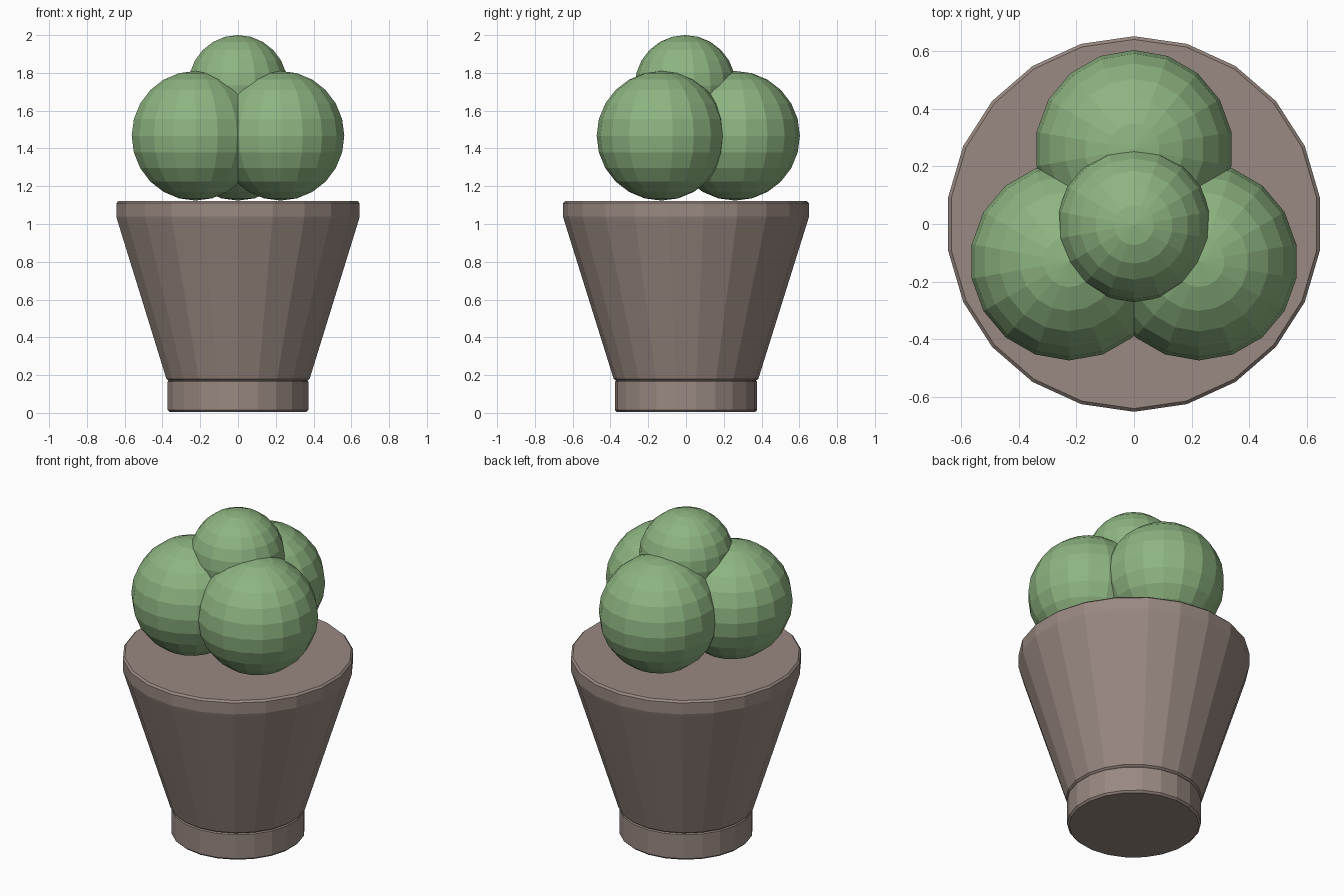
import bpy, bmesh
from math import sin, cos, pi

if "Cube" in bpy.data.objects:
    bpy.data.objects.remove(bpy.data.objects["Cube"])

SIDES = 22


def material(name, colour):
    m = bpy.data.materials.new(name)
    m.diffuse_color = (*colour, 1)
    m.use_nodes = True
    m.node_tree.nodes["Principled BSDF"].inputs["Base Color"].default_value = m.diffuse_color
    return m


clay = material("clay", (0.32, 0.25, 0.22))
leaf = material("leaf", (0.27, 0.46, 0.22))


def finish(name, bm, mat, location=(0, 0, 0)):
    bmesh.ops.recalc_face_normals(bm, faces=bm.faces)
    mesh = bpy.data.meshes.new(name)
    bm.to_mesh(mesh)
    bm.free()
    mesh.materials.append(mat)
    obj = bpy.data.objects.new(name, mesh)
    obj.location = location
    bpy.context.collection.objects.link(obj)
    return obj


def turned(name, profile, mat):
    """Closed solid from (radius, z) rings, first corner on +y."""
    bm = bmesh.new()
    rings = [[bm.verts.new((r * sin(2 * pi * i / SIDES), r * cos(2 * pi * i / SIDES), z))
              for i in range(SIDES)] for r, z in profile]
    for a, b in zip(rings, rings[1:]):
        for i in range(SIDES):
            j = (i + 1) % SIDES
            bm.faces.new((a[i], a[j], b[j], b[i]))
    bm.faces.new(rings[0])
    bm.faces.new(rings[-1])
    return finish(name, bm, mat)


def ball(name, radius, location):
    bm = bmesh.new()
    bmesh.ops.create_uvsphere(bm, u_segments=18, v_segments=12, radius=radius)
    return finish(name, bm, leaf, location)


# Pot: foot ring and tapered body with an upright rim
turned("pot_foot", [(0.366, 0.005), (0.377, 0.016), (0.377, 0.165), (0.366, 0.176)], clay)
turned("pot_body", [(0.37, 0.17), (0.383, 0.18), (0.647, 1.025), (0.651, 1.04),
                    (0.651, 1.11), (0.64, 1.121)], clay)

# Foliage: three large balls with a smaller one on top
for name, x, y in (("foliage_back", 0, 0.26),
                   ("foliage_left", -0.225, -0.13),
                   ("foliage_right", 0.225, -0.13)):
    ball(name, 0.343, (x, y, 1.467))
ball("foliage_top", 0.267, (0, -0.004, 1.733))
